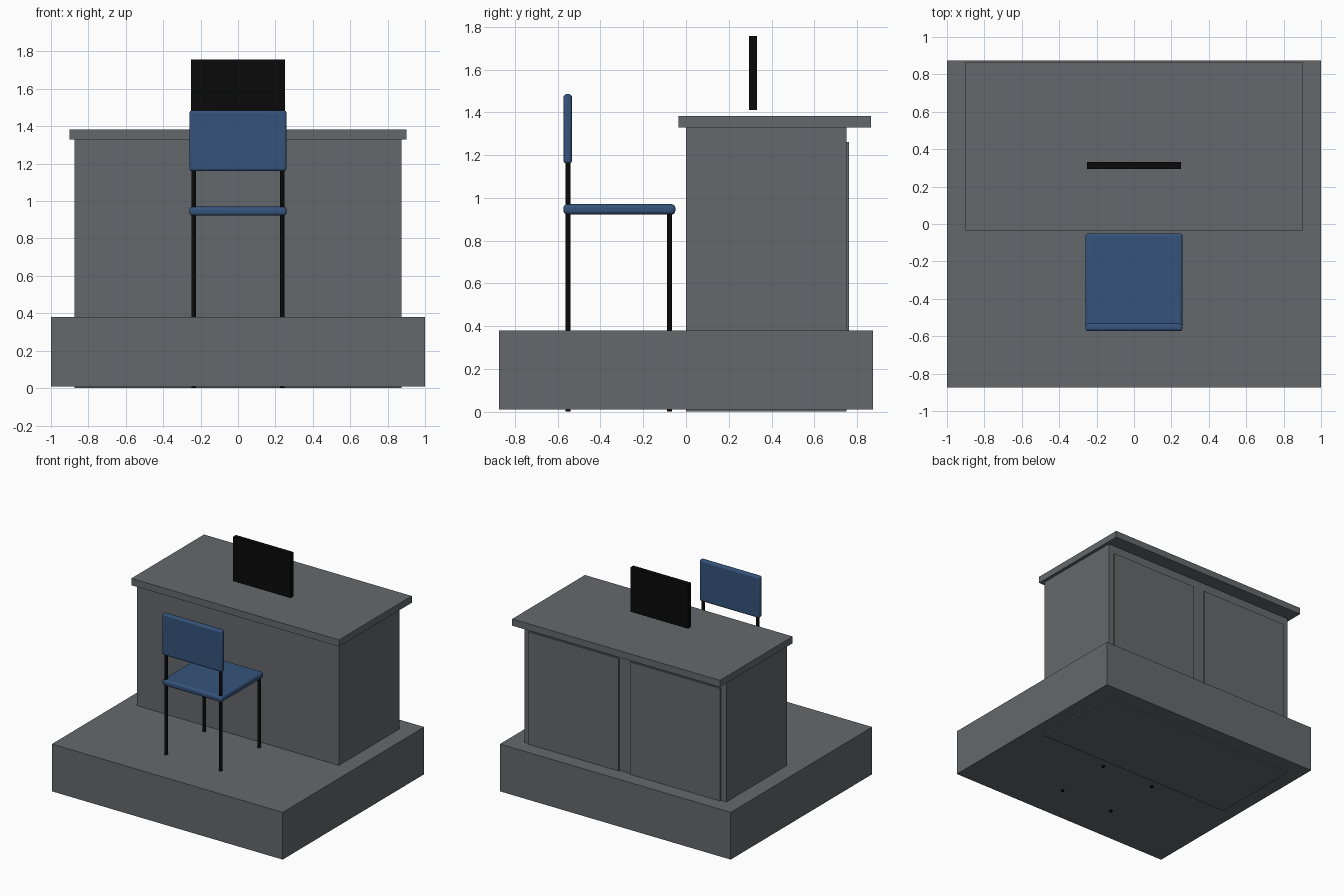
import bpy
import math
from mathutils import Vector

cube = bpy.data.objects.get("Cube")
if cube:
    bpy.data.objects.remove(cube, do_unlink=True)


def material(name, rgb):
    m = bpy.data.materials.new(name)
    m.use_nodes = True
    m.diffuse_color = (*rgb, 1)
    m.node_tree.nodes["Principled BSDF"].inputs["Base Color"].default_value = (*rgb, 1)
    return m


GREY = material("slate grey", (0.13, 0.138, 0.15))
BLUE = material("chair blue", (0.036, 0.087, 0.2))
BLACK = material("matte black", (0.003, 0.003, 0.003))


def box(name, low, high, mat, rounding=0):
    """Box between two corners, with optional soft edges."""
    low, high = Vector(low), Vector(high)
    bpy.ops.mesh.primitive_cube_add(size=1, location=(low + high) / 2)
    ob = bpy.context.object
    ob.name = name
    ob.scale = high - low
    bpy.ops.object.transform_apply(location=False, rotation=False, scale=True)
    ob.data.materials.append(mat)
    if rounding:
        bevel = ob.modifiers.new("soft edges", "BEVEL")
        bevel.width = rounding
        bevel.segments = 4
        bpy.ops.object.shade_smooth_by_angle(angle=math.radians(40))
    return ob


def leg(name, x, y, top):
    """Round tube standing at ground level."""
    bpy.ops.mesh.primitive_cylinder_add(vertices=16, radius=0.0125, depth=top,
                                        location=(x, y, top / 2))
    ob = bpy.context.object
    ob.name = name
    ob.data.materials.append(BLACK)
    bpy.ops.object.shade_smooth_by_angle(angle=math.radians(40))


# Platform
box("platform", (-1, -0.875, 0.01), (1, 0.875, 0.38), GREY)

# Desk with overhanging top and two rear door panels
box("desk_body", (-0.875, 0, 0), (0.875, 0.75, 1.33), GREY)
box("desk_top", (-0.9, -0.035, 1.33), (0.9, 0.865, 1.383), GREY)
box("left_door", (0.05, 0.75, 0.07), (0.83, 0.762, 1.26), GREY)
box("right_door", (-0.83, 0.75, 0.07), (-0.05, 0.762, 1.26), GREY)

# Screen hovering just above the desk
box("screen", (-0.25, 0.295, 1.41), (0.25, 0.332, 1.757), BLACK)

# Chair
box("seat", (-0.26, -0.573, 0.922), (0.26, -0.05, 0.97), BLUE, 0.017)
box("backrest", (-0.26, -0.573, 1.16), (0.26, -0.533, 1.485), BLUE, 0.015)
for side, x in (("left", 0.237), ("right", -0.237)):
    leg(side + "_rear_leg", x, -0.552, 1.2)
    leg(side + "_front_leg", x, -0.077, 0.94)
